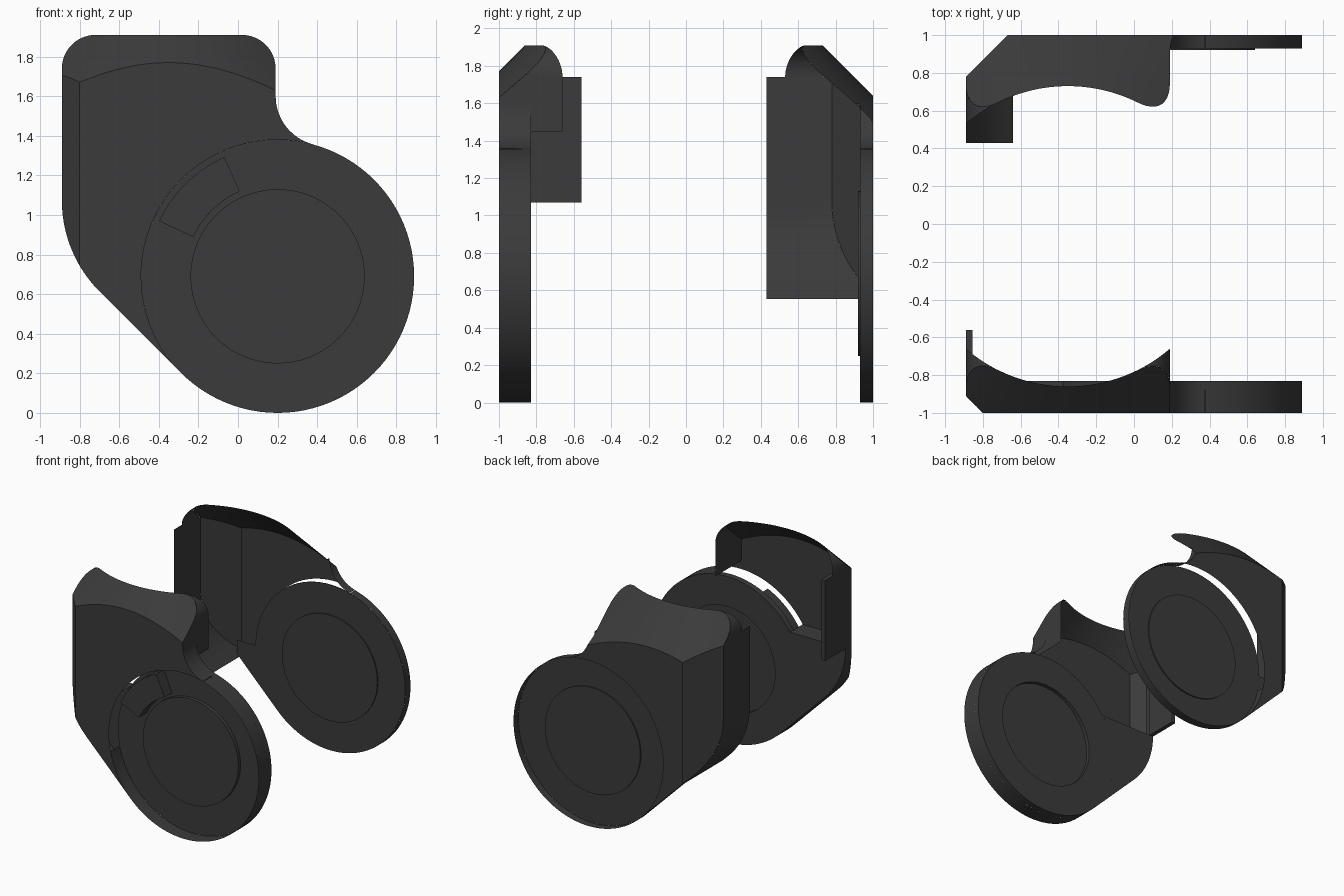
import bpy, bmesh
from math import sqrt, hypot, sin, cos, pi, radians

if "Cube" in bpy.data.objects:
    bpy.data.objects.remove(bpy.data.objects["Cube"])

AX, CX, CZ, R = -0.35, 0.2, 0.69, 0.69      # cone axis, disc centre, disc radius
L, RT, TOP, CR = -0.89, 0.19, 1.91, 0.17    # body sides, top, corner radius
BEND = 0.65
BZ = 0.804 + 0.4142 * BEND

mat = bpy.data.materials.new("dark_grey")
mat.diffuse_color = (0.043, 0.043, 0.043, 1)
mat.use_nodes = True
mat.node_tree.nodes["Principled BSDF"].inputs["Base Color"].default_value = mat.diffuse_color


def finish(name, bm):
    bmesh.ops.remove_doubles(bm, verts=bm.verts, dist=0.0004)
    bmesh.ops.recalc_face_normals(bm, faces=bm.faces)
    me = bpy.data.meshes.new(name)
    bm.to_mesh(me)
    bm.free()
    ob = bpy.data.objects.new(name, me)
    me.materials.append(mat)
    bpy.context.collection.objects.link(ob)
    bpy.ops.object.select_all(action='DESELECT')
    bpy.context.view_layer.objects.active = ob
    ob.select_set(True)
    bpy.ops.object.shade_smooth_by_angle(angle=radians(30))
    return ob


def skin(bm, rows):
    vs = [[bm.verts.new(p) for p in row] for row in rows]
    for a, b in zip(vs, vs[1:]):
        for i in range(len(a) - 1):
            bm.faces.new((a[i], b[i], b[i + 1], a[i + 1]))


def span(a, b, n):
    # cosine spacing puts more samples near the curved ends
    return [a + (b - a) * (1 - cos(pi * i / n)) / 2 for i in range(n + 1)]


def arc(x, z, r, a0, a1, n=24):
    return [(x + r * cos(radians(a0 + (a1 - a0) * i / n)),
             z + r * sin(radians(a0 + (a1 - a0) * i / n))) for i in range(n + 1)]


# outlines as heights over x
def top_edge(x):
    d = max(L + CR - x, x - RT + CR, 0)
    return TOP - CR + sqrt(max(CR * CR - d * d, 0))


def low_edge(x):
    if x < L + 0.2929 * BEND:
        return BZ - sqrt(max(BEND ** 2 - (x - L - BEND) ** 2, 0))
    return -0.086 - x


def disc_top(x):
    return CZ + sqrt(max(R * R - (x - CX) ** 2, 0))


def disc_low(x):
    return 2 * CZ - disc_top(x)


def fillet(x):
    return 1.6 - sqrt(max(0.0625 - (x - 0.44) ** 2, 0))


def shell(name, s, c, edge, front):
    bm = bmesh.new()
    thin = 0.83 if front else 0.93

    def plane(x):
        return min(1, edge + x - L)

    def depth(x, z):
        r = 0.83 + TOP - z
        return min(plane(x), c + sqrt(max(r * r - (x - AX) ** 2, 0)))

    def crease(x):
        return 0.83 + TOP - hypot(x - AX, plane(x) - c)

    def patch(xs, lo, hi):
        rows = []
        for x in xs:
            h = hi(x)
            b = max(min(crease(x), h), lo(x))
            zs = [lo(x)] + [b + (h - b) * i / 5 for i in range(6)]
            rows.append([(x, s * depth(x, z), z) for z in zs])
        skin(bm, rows)

    def inside(xs, lo, hi):
        skin(bm, [[(x, s * min(thin, plane(x)), f(x)) for f in (lo, hi)] for x in xs])

    def wall(path, inner):
        skin(bm, [[(x, s * depth(x, z), z), (x, s * inner(x), z)] for x, z in path])

    # outer plate with sloped conical top
    corner = L + 1 - edge
    patch(span(L, corner, 20), low_edge, top_edge)
    patch(span(corner, CX - R, 12), low_edge, top_edge)
    patch(span(CX - R, RT, 32), disc_top, top_edge)
    patch(span(RT, 0.376, 12), disc_top, fillet)
    patch(span(CX - R, -0.288, 10), disc_low, low_edge)

    # inner plate beside the hub
    level = 1.07 if front else CZ
    inside(span(L if front else -0.66, CX - R, 20), low_edge,
           lambda x: max(level, low_edge(x)))
    inside(span(CX - R, -0.288, 10), disc_low, low_edge)
    if front:
        inside(span(CX - R, -0.376, 8), disc_top, lambda x: level)
        skin(bm, [[(x, -plane(x), level), (x, -thin, level)] for x in (L, corner, -0.376)])

    # side walls following the outline
    rim = lambda x: c + sqrt(0.83 ** 2 - (x - AX) ** 2)
    wall(arc(L + CR, TOP - CR, CR, 90, 180), rim)
    bend = arc(L + BEND, BZ, BEND, 180, 225)
    left = [(L, TOP - CR), (L, crease(L))]
    if front:
        wall(left + [(L, 1.07)], rim)
        wall(bend + [(-0.288, 0.202)], lambda x: thin)
        wall(arc(RT - CR, TOP - CR, CR, 90, 0), rim)
        wall([(RT, TOP - CR), (RT, crease(RT)), (RT, 1.45)], rim)
    else:
        wall(left + bend + [(-0.67, 0.584), (-0.64, 0.554)], lambda x: 0.43)
        wall([(-0.64, 0.554), (-0.288, 0.202)], lambda x: thin)
    wall(arc(0.44, 1.6, 0.25, 180, 255), lambda x: thin)
    return finish(name, bm)


def revolve(bm, prof, a0=0, a1=360, n=96):
    skin(bm, [[(x, y, z) for (x, z), y in
               ((arc(CX, CZ, r, a0 + (a1 - a0) * i / n, 0, 1)[0], y) for r, y in prof)]
              for i in range(n + 1)])


def hub(name, prof, outer, floor):
    # round pan, its raised lip left open towards the cover
    bm = bmesh.new()
    revolve(bm, prof)
    revolve(bm, [(R, outer), (R, floor)], -168, 75)
    return finish(name, bm)


shell("front_cover", -1, 0.03, 0.91, True)
shell("back_cover", 1, -0.10, 0.78, False)

hub("front_hub", [(0, -0.91), (0.44, -0.91), (0.44, -0.88), (R, -0.88),
                  (R, -0.83), (0.44, -0.83), (0.44, -0.86), (0, -0.86)], -1, -0.88)
hub("back_hub", [(0, 0.945), (0.44, 0.945), (0.44, 0.935), (R, 0.935),
                 (R, 0.93), (0.44, 0.93), (0.44, 0.92), (0, 0.92)], 1, 0.935)

# curved key pad standing in the front hub
bm = bmesh.new()
ring = [(0.47, -0.88), (0.47, -0.98), (0.66, -0.98), (0.66, -0.88)]
revolve(bm, ring, 114, 155, 14)
for a in (114, 155):
    bm.faces.new([bm.verts.new((CX + r * cos(radians(a)), y, CZ + r * sin(radians(a))))
                  for r, y in ring])
finish("key_pad", bm)

# thin tab inside the front cover
bm = bmesh.new()
bmesh.ops.create_cube(bm, size=1)
for v in bm.verts:
    v.co = (-0.872 + v.co.x * 0.034, -0.695 + v.co.y * 0.27, 1.405 + v.co.z * 0.67)
finish("front_tab", bm)
